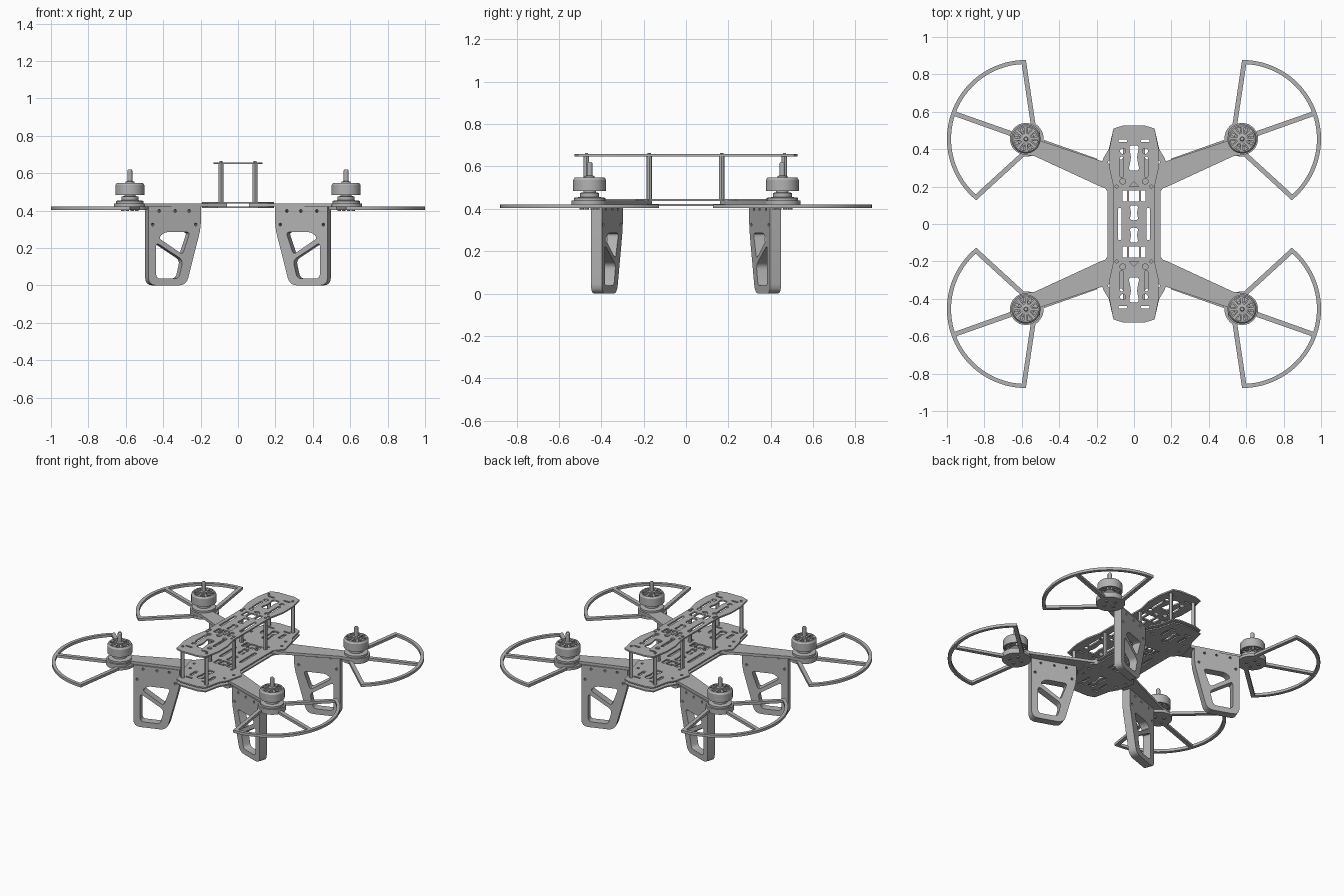
import bpy, bmesh, math
from math import sin, cos, radians, pi
from mathutils import Matrix, Vector

if "Cube" in bpy.data.objects:
    bpy.data.objects.remove(bpy.data.objects["Cube"])

grey = bpy.data.materials.new("mid_grey")
grey.use_nodes = True
grey.diffuse_color = (0.45, 0.45, 0.45, 1)
grey.node_tree.nodes["Principled BSDF"].inputs["Base Color"].default_value = (0.45, 0.45, 0.45, 1)

MX, MY = 0.578, 0.455          # motor centre
TILT = radians(19.5)           # arm direction
CORNER = Matrix.Translation((MX, MY, 0)) @ Matrix.Rotation(TILT, 4, 'Z')


# ---------- helpers ----------
def arc(r, a0, a1, n=24, cx=0, cy=0):
    steps = [radians(a0 + (a1 - a0) * i / n) for i in range(n + 1)]
    return [(cx + r * cos(a), cy + r * sin(a)) for a in steps]


def circle(cx, cy, r, n=16):
    return arc(r, 0, 360, n, cx, cy)[:-1]


def rect(cx, cy, w, h):
    return [(cx - w, cy - h), (cx + w, cy - h), (cx + w, cy + h), (cx - w, cy + h)]


def rounded(pts, r, n=4):
    """Fillet every corner of a polygon."""
    out = []
    for i, p in enumerate(pts):
        p = Vector(p)
        a, b = Vector(pts[i - 1]) - p, Vector(pts[(i + 1) % len(pts)]) - p
        s = p + a.normalized() * min(r, a.length * 0.45)
        e = p + b.normalized() * min(r, b.length * 0.45)
        for k in range(n + 1):
            t = k / n
            out.append(tuple(s * (1 - t) ** 2 + p * 2 * t * (1 - t) + e * t * t))
    return out


def mirror_x(pts):
    return [(-x, y) for x, y in reversed(pts)]


def mirror_y(pts):
    return [(x, -y) for x, y in reversed(pts)]


def plate(loops, z0, z1):
    """Extruded flat shape: first loop is the outline, the rest are holes."""
    cu = bpy.data.curves.new("profile", 'CURVE')
    cu.dimensions, cu.fill_mode, cu.extrude = '2D', 'BOTH', (z1 - z0) / 2
    for pts in loops:
        sp = cu.splines.new('POLY')
        sp.points.add(len(pts) - 1)
        for q, (x, y) in zip(sp.points, pts):
            q.co = (x, y, 0, 1)
        sp.use_cyclic_u = True
    ob = bpy.data.objects.new("profile", cu)
    bpy.context.scene.collection.objects.link(ob)
    dg = bpy.context.evaluated_depsgraph_get()
    me = bpy.data.meshes.new_from_object(ob.evaluated_get(dg))
    bpy.data.objects.remove(ob)
    bpy.data.curves.remove(cu)
    me.transform(Matrix.Translation((0, 0, (z0 + z1) / 2)))
    return me


def lathe(profile, n=32):
    bm = bmesh.new()
    vs = [bm.verts.new((r, 0, z)) for r, z in profile]
    es = [bm.edges.new(p) for p in zip(vs, vs[1:])]
    bmesh.ops.spin(bm, geom=vs + es, cent=(0, 0, 0), axis=(0, 0, 1), angle=2 * pi, steps=n)
    me = bpy.data.meshes.new("lathe")
    bm.to_mesh(me)
    bm.free()
    return me


def add(name, me, flip=False):
    bm = bmesh.new()
    bm.from_mesh(me)
    bmesh.ops.remove_doubles(bm, verts=bm.verts, dist=0.0002)
    bmesh.ops.recalc_face_normals(bm, faces=bm.faces)
    bm.to_mesh(me)
    bm.free()
    me.materials.clear()
    me.materials.append(grey)
    me.shade_smooth()
    me.set_sharp_from_angle(angle=radians(30))
    ob = bpy.data.objects.new(name, me)
    bpy.context.scene.collection.objects.link(ob)
    return ob


def four(name, me, frame):
    """Place a copy of a corner part at all four corners."""
    for sx, side in ((1, "left"), (-1, "right")):
        for sy, end in ((-1, "front"), (1, "back")):
            add(f"{end}_{side}_{name}", transformed(me, Matrix.Diagonal((sx, sy, 1, 1)) @ frame))


def transformed(me, m):
    c = me.copy()
    c.transform(m)
    return c


# ---------- body plates ----------
def body_outline(half):
    right = [(x, -y) for x, y in half] + half[::-1]
    return right + [(-x, y) for x, y in reversed(right)]


def every_quarter(shapes):
    out = []
    for s in shapes:
        out += [s, mirror_x(s), mirror_y(s), mirror_x(mirror_y(s))]
    return out


bone = [(-0.028, 0.42), (-0.015, 0.355), (-0.03, 0.285), (0.03, 0.285), (0.015, 0.355), (0.028, 0.42)]
waist = [(-0.025, 0.1), (-0.014, 0.06), (-0.025, 0.02), (0.025, 0.02), (0.014, 0.06), (0.025, 0.1)]
shared = [rounded(rect(0, 0.15, 0.027, 0.03), 0.006)] + [rounded(s, 0.02) for s in (bone, waist)]
shared += [mirror_y(s) for s in shared]
shared += [rounded(rect(s * 0.076, 0, 0.01, 0.085), 0.008) for s in (-1, 1)]
shared += every_quarter([rounded(rect(0.05, 0.15, 0.012, 0.03), 0.005),
                         rounded(rect(0.06, 0.445, 0.024, 0.006), 0.006),
                         circle(0.093, 0.2, 0.008, 10)])
top_only = every_quarter([rounded(rect(0.066, 0.305, 0.009, 0.055), 0.009),
                          circle(0.06, 0.39, 0.015), circle(0.06, 0.228, 0.015)])
low_only = every_quarter([circle(0.13, 0.33, 0.009, 10), circle(0.15, 0.26, 0.009, 10),
                          rounded(rect(0.07, 0.38, 0.01, 0.035), 0.008)])
tip = [(0, 0.53), (0.06, 0.526), (0.11, 0.51)]
top_half = tip[1:] + [(0.132, 0.4), (0.132, 0.3), (0.11, 0.2)]
low_half = tip[1:] + [(0.135, 0.4), (0.165, 0.35), (0.192, 0.235), (0.142, 0.175)]
arrow = [(-0.025, 0.2), (0.025, 0.2), (0, 0.225)]

add("top_plate", plate([body_outline(top_half), arrow, mirror_y(arrow)] + shared + top_only, 0.648, 0.658))
add("middle_plate", plate([body_outline(low_half)] + shared + low_only, 0.438, 0.447))
add("bottom_plate", plate([body_outline(low_half)] + shared + low_only, 0.413, 0.422))

# standoffs between the decks, with screw heads on top
for i, y in enumerate((-0.47, -0.173, 0.168, 0.465)):
    for x, side in ((0.091, "left"), (-0.091, "right")):
        post = lathe([(0, 0.445), (0.013, 0.445), (0.013, 0.65), (0.008, 0.65), (0.008, 0.664), (0, 0.664)], 12)
        add(f"standoff_{side}_{i + 1}", transformed(post, Matrix.Translation((x, y, 0))))

# ---------- arms ----------
arm = [(0.06, 0.29), (0.17, 0.335), (0.5, 0.445)] + arc(0.085, 150, -80, 24, MX, MY) \
    + [(0.53, 0.362), (0.19, 0.205), (0.08, 0.16)]
four("arm", plate([arm], 0.421, 0.439), Matrix())

# ---------- propeller guards ----------
guard = arc(0.422, -70.5, 70.5, 48) + arc(0.095, 103, 257, 16)
gap = arc(0.4, 1.8, 67.3, 28) + arc(0.085, 88, 9, 10)
four("guard", plate([guard, gap, mirror_y(gap)], 0.403, 0.421), CORNER)


# ---------- landing legs ----------
def leg_loop(pts, r):
    return rounded([((x - MX) / cos(TILT), z) for x, z in pts], r)


leg = [leg_loop([(0.207, 0.421), (0.207, 0.31), (0.285, 0), (0.488, 0), (0.488, 0.421)], 0.045),
       leg_loop([(0.265, 0.285), (0.4, 0.285), (0.435, 0.255), (0.305, 0.165)], 0.02),
       leg_loop([(0.447, 0.23), (0.447, 0.037), (0.325, 0.037), (0.303, 0.135)], 0.025)]
# keep the top corners square where the leg meets the arm
leg[0] = [(x, 0.421 if z > 0.37 else z) for x, z in leg[0]]
leg += [circle((x - MX) / cos(TILT), z, 0.008, 10)
        for x, z in ((0.27, 0.398), (0.345, 0.398), (0.43, 0.398), (0.235, 0.325), (0.465, 0.325))]
four("leg", plate(leg, -0.027, 0.027), CORNER @ Matrix.Rotation(pi / 2, 4, 'X'))

# ---------- motors ----------
base = lathe([(0, 0.438), (0.074, 0.438), (0.074, 0.452), (0.045, 0.456), (0.045, 0.475),
              (0.03, 0.478), (0.03, 0.54), (0, 0.54)])
four("motor_base", base, CORNER)

bell = lathe([(0.068, 0.484), (0.078, 0.484), (0.078, 0.536), (0.07, 0.548), (0.064, 0.548),
              (0.068, 0.53), (0.068, 0.484)])
four("motor_bell", bell, CORNER)

teeth = []
for i in range(12):
    a = 30 * i
    teeth += arc(0.036, a - 9, a - 4, 1) + arc(0.064, a - 11, a + 11, 2) + arc(0.036, a + 4, a + 9, 1)
four("motor_stator", plate([teeth], 0.486, 0.525), CORNER)

vents = [arc(0.062, a - 15, a + 15, 6) + arc(0.028, a + 8, a - 8, 3) for a in range(0, 360, 45)]
four("motor_cap", plate([circle(0, 0, 0.07, 32)] + vents, 0.538, 0.548), CORNER)

shaft = lathe([(0, 0.53), (0.024, 0.53), (0.024, 0.555), (0.013, 0.558), (0.013, 0.615),
               (0.009, 0.621), (0, 0.621)], 16)
four("motor_shaft", shaft, CORNER)

# screws under each motor mount
heads = [circle(0.04 * cos(a), 0.04 * sin(a), 0.01, 10) for a in (0, pi / 2, pi, 3 * pi / 2)]
four("mount_screws", plate(heads, 0.397, 0.404), CORNER)
